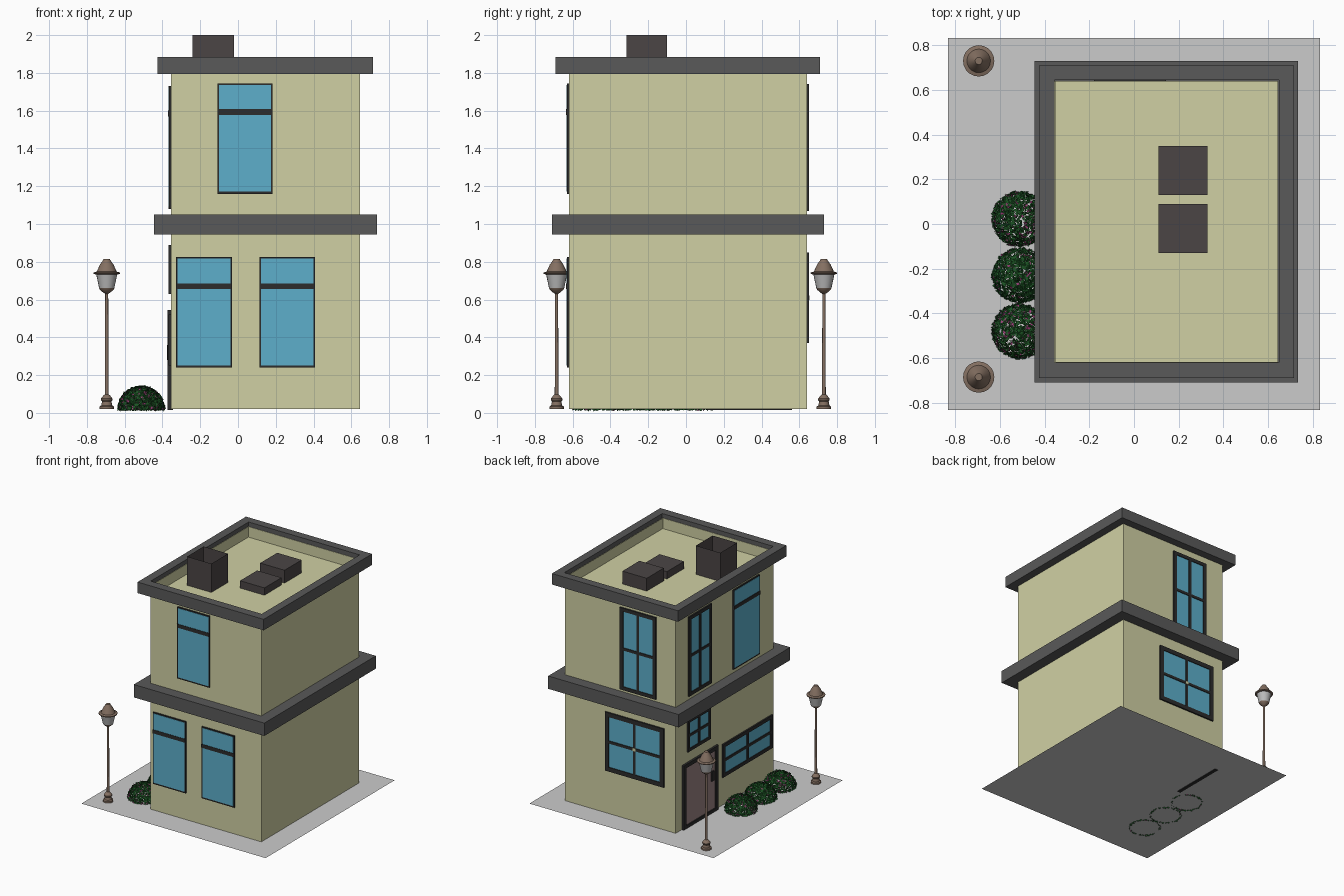
import bpy, bmesh, math, random
from mathutils import Vector, Matrix

if "Cube" in bpy.data.objects:
    bpy.data.objects.remove(bpy.data.objects["Cube"])

random.seed(4)


def mat(name, r, g, b):
    m = bpy.data.materials.new(name)
    m.diffuse_color = (r, g, b, 1)
    m.use_nodes = True
    m.node_tree.nodes["Principled BSDF"].inputs["Base Color"].default_value = m.diffuse_color
    return m


WALL = mat("wall_cream", 0.63, 0.63, 0.37)
TRIM = mat("trim_grey", 0.1, 0.1, 0.1)
VENT = mat("vent_dark", 0.07, 0.06, 0.06)
FRAME = mat("frame_black", 0.025, 0.025, 0.025)
GLASS = mat("glass_blue", 0.11, 0.43, 0.6)
DOOR = mat("door_mauve", 0.33, 0.23, 0.23)
METAL = mat("lamp_bronze", 0.23, 0.16, 0.12)
SHADE = mat("lamp_glass", 0.5, 0.5, 0.5)
LEAF = mat("leaf_green", 0.012, 0.09, 0.018)
BLOOM = mat("bloom_pink", 0.35, 0.05, 0.2)


def finish(name, bm, *mats):
    me = bpy.data.meshes.new(name)
    bm.to_mesh(me)
    bm.free()
    ob = bpy.data.objects.new(name, me)
    bpy.context.collection.objects.link(ob)
    for m in mats:
        me.materials.append(m)
    return ob


def add_box(bm, lo, hi):
    lo, hi = [min(a, b) for a, b in zip(lo, hi)], [max(a, b) for a, b in zip(lo, hi)]
    size = [b - a for a, b in zip(lo, hi)]
    mid = [(a + b) / 2 for a, b in zip(lo, hi)]
    return bmesh.ops.create_cube(
        bm, size=1, matrix=Matrix.Translation(mid) @ Matrix.Diagonal((*size, 1)))["verts"]


def boxes(name, material, *spans):
    bm = bmesh.new()
    for lo, hi in spans:
        add_box(bm, lo, hi)
    return finish(name, bm, material)


def rim(name, material, x0, x1, y0, y1, ix0, ix1, iy0, iy1, z0, z1):
    # rectangular ring with mitre-free sides
    return boxes(name, material,
                 ((x0, y0, z0), (x1, iy0, z1)), ((x0, iy1, z0), (x1, y1, z1)),
                 ((x0, iy0, z0), (ix0, iy1, z1)), ((ix1, iy0, z0), (x1, iy1, z1)))


# Ground slab
bm = bmesh.new()
bmesh.ops.create_grid(bm, x_segments=1, y_segments=1, size=0.833,
                      matrix=Matrix.Translation((0, 0, 0.02)))
ground = finish("pavement", bm)

# Main body, floor band and parapet
X0, X1, Y0, Y1, ROOF = -0.355, 0.645, -0.62, 0.64, 1.765
boxes("walls", WALL, ((X0, Y0, 0.021), (X1, Y1, ROOF)))
boxes("floor_band", TRIM, ((-0.445, -0.71, 0.945), (0.735, 0.73, 1.05)))
rim("roof_band", TRIM, -0.425, 0.715, -0.69, 0.71, X0, X1 + 0.004, Y0, Y1 + 0.004, 1.795, 1.885)
rim("parapet_wall", WALL, X0, X1, Y0, Y1, X0 + 0.003, X1 - 0.003, Y0 + 0.003, Y1 - 0.003, ROOF, 1.85)

# Roof vents and the open chimney shell
boxes("low_vent", VENT, ((0.11, -0.13, ROOF), (0.33, 0.09, 1.825)))
boxes("tall_vent", VENT, ((0.11, 0.13, ROOF), (0.33, 0.35, 1.87)))
bm = bmesh.new()
add_box(bm, (-0.24, -0.315, ROOF), (-0.02, -0.1, 2.0))
bmesh.ops.delete(bm, geom=[f for f in bm.faces if abs(f.normal.z) > 0.9], context="FACES_ONLY")
finish("chimney", bm, VENT)


# Map wall coordinates (along, up, outward) to the world
def on_wall(side, u, z, d):
    return {"front": (u, Y0 - d, z), "back": (u, Y1 + d, z), "left": (X0 - d, u, z)}[side]


def panels(name, material, side, *rects):
    return boxes(name, material, *[
        (on_wall(side, u0, z0, -0.01), on_wall(side, u1, z1, d))
        for u0, u1, z0, z1, d in rects])


def border(u0, u1, z0, z1, tu, tz, d):
    return [(u0, u1, z0, z0 + tz, d), (u0, u1, z1 - tz, z1, d),
            (u0, u0 + tu, z0 + tz, z1 - tz, d), (u1 - tu, u1, z0 + tz, z1 - tz, d)]


def transom_window(name, side, u0, u1, z0, z1, bar):
    panels(name + "_glass", GLASS, side, (u0 + .008, u1 - .008, z0 + .012, z1 - .008, 0.013))
    panels(name + "_frame", FRAME, side, *border(u0, u1, z0, z1, .009, .013, 0.011),
           (u0, u1, bar - .015, bar + .015, 0.016))


def cross_window(name, side, u0, u1, z0, z1, t=0.028):
    um, zm = (u0 + u1) / 2, (z0 + z1) / 2
    panels(name + "_glass", GLASS, side, (u0 + .01, u1 - .01, z0 + .01, z1 - .01, 0.006))
    panels(name + "_frame", FRAME, side, *border(u0, u1, z0, z1, t, t, 0.012),
           (um - .011, um + .011, z0 + t, z1 - t, 0.012),
           (u0 + t, u1 - t, zm - .011, zm + .011, 0.0115))


transom_window("front_lower_left_window", "front", -0.327, -0.033, 0.24, 0.825, 0.67)
transom_window("front_lower_right_window", "front", 0.113, 0.407, 0.24, 0.825, 0.67)
transom_window("front_upper_window", "front", -0.108, 0.183, 1.16, 1.745, 1.593)
transom_window("side_upper_tall_window", "left", -0.43, -0.095, 1.08, 1.73, 1.585)
cross_window("side_upper_window", "left", 0.187, 0.483, 1.08, 1.73)
cross_window("over_door_window", "left", 0.2, 0.495, 0.63, 0.89, 0.024)
cross_window("side_wide_window", "left", -0.6, 0.045, 0.25, 0.52)
cross_window("back_upper_window", "back", -0.18, 0.143, 1.07, 1.74)
cross_window("back_lower_window", "back", -0.252, 0.278, 0.37, 0.85, 0.035)
panels("back_window_centre", WALL, "back", (0.001, 0.025, 0.598, 0.622, 0.0135))

# Door
panels("door_frame", FRAME, "left", *border(0.11, 0.56, 0.015, 0.545, 0.035, 0.03, 0.018))
panels("door_panel", DOOR, "left", (0.14, 0.53, 0.02, 0.52, 0.01))
panels("door_handle", FRAME, "left", (0.17, 0.2, 0.28, 0.36, 0.02))


# Street lamps turned from a profile
def lathe(name, material, profile, x, y, seg=20):
    bm = bmesh.new()
    rings = [[bm.verts.new((x + r * math.cos(2 * math.pi * i / seg),
                            y + r * math.sin(2 * math.pi * i / seg), z)) for i in range(seg)]
             for r, z in profile]
    for a, b in zip(rings, rings[1:]):
        for i in range(seg):
            j = (i + 1) % seg
            bm.faces.new((a[i], a[j], b[j], b[i]))
    bm.faces.new(rings[0][::-1])
    bm.faces.new(rings[-1])
    ob = finish(name, bm, material)
    bpy.context.view_layer.objects.active = ob
    ob.select_set(True)
    bpy.ops.object.shade_smooth_by_angle(angle=math.radians(35))
    ob.select_set(False)


POST = [(.038, .021), (.038, .034), (.029, .04), (.025, .06), (.031, .068), (.031, .075),
        (.018, .092), (.010, .098), (.008, .63), (.02, .638), (.036, .652), (.04, .66)]
BULB = [(.04, .66), (.056, .735)]
HOOD = [(.06, .733), (.07, .737), (.07, .743), (.053, .748), (.036, .785), (.02, .808), (.016, .816)]
for tag, ly in (("front", -0.685), ("back", 0.73)):
    lathe(tag + "_lamp_post", METAL, POST, -0.695, ly)
    lathe(tag + "_lamp_glass", SHADE, BULB, -0.695, ly)
    lathe(tag + "_lamp_hood", METAL, HOOD, -0.695, ly)


# Flowering bushes: domes of scattered leaf cards
def bush(name, x, y, bloom_share):
    bm = bmesh.new()
    for _ in range(1700):
        a, h = random.uniform(0, 2 * math.pi), random.random()
        s = math.sqrt(1 - h * h)
        n = Vector((s * math.cos(a), s * math.sin(a), h))
        c = Vector((x, y, 0.018)) + n * random.uniform(0.112, 0.124)
        tilt = (n + Vector([random.uniform(-.7, .7) for _ in range(3)])).normalized()
        u = tilt.orthogonal().normalized()
        u.rotate(Matrix.Rotation(random.uniform(0, 6.28), 3, tilt))
        v = tilt.cross(u)
        pts = (c - u * .011, c - v * .007, c + u * .011, c + v * .007)
        f = bm.faces.new([bm.verts.new((p.x, p.y, max(p.z, 0))) for p in pts])
        f.material_index = int(random.random() < bloom_share)
    finish(name, bm, LEAF, BLOOM)


bush("bush_back", -0.512, 0.022, 0.12)
bush("bush_middle", -0.512, -0.23, 0.03)
bush("bush_front", -0.512, -0.48, 0.12)
